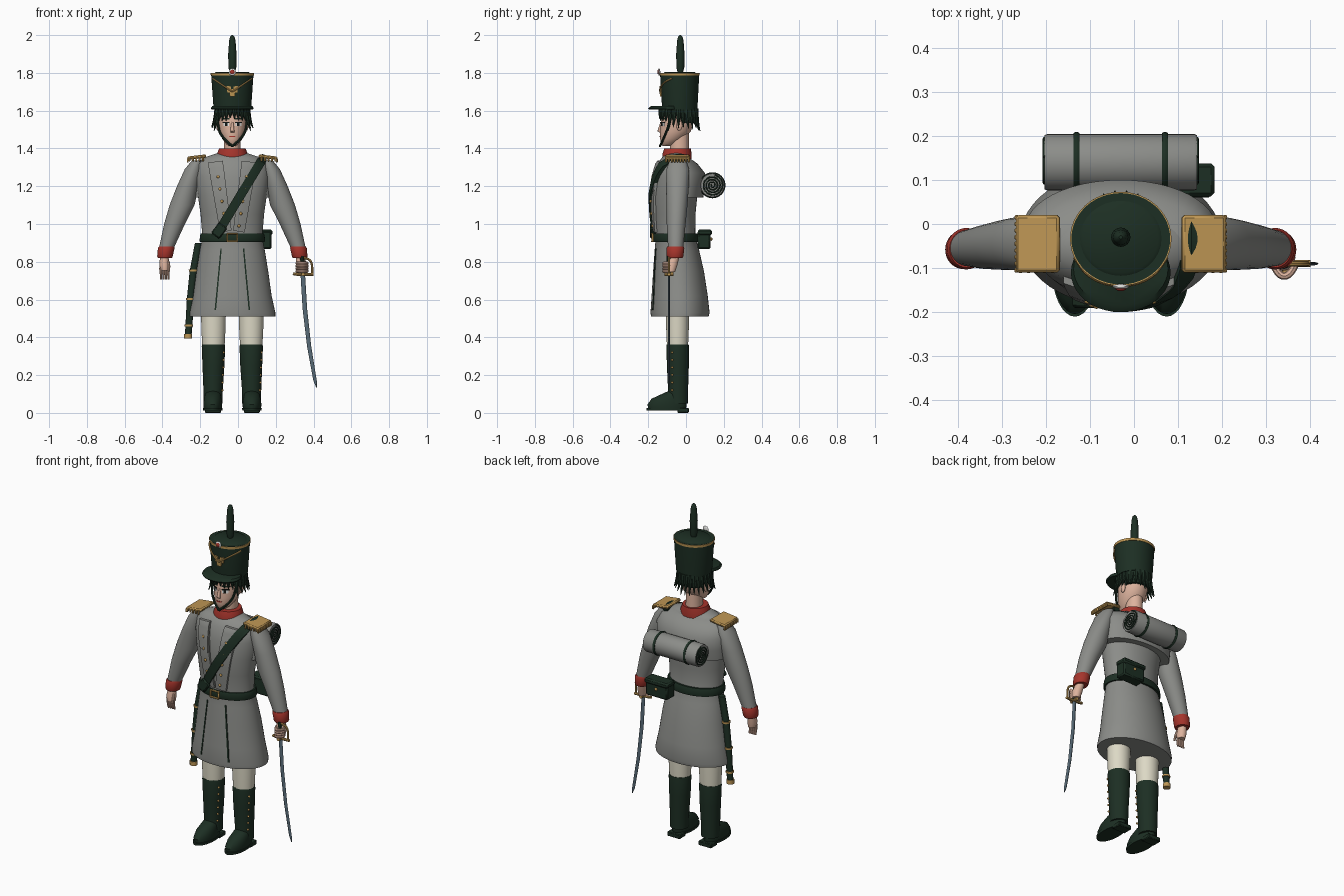
import bpy, bmesh, math, random
from mathutils import Vector

random.seed(4)
if "Cube" in bpy.data.objects:
    bpy.data.objects.remove(bpy.data.objects["Cube"])
CX = -0.03
SIDES = ((-1, "right"), (1, "left"))
PARTS = []


def material(name, *rgb):
    m = bpy.data.materials.new(name)
    m.use_nodes = True
    m.diffuse_color = (*rgb, 1)
    bsdf = next(n for n in m.node_tree.nodes if n.type == 'BSDF_PRINCIPLED')
    bsdf.inputs["Base Color"].default_value = (*rgb, 1)
    bsdf.inputs["Roughness"].default_value = 0.8
    return m


GREY = material("coat_grey", .26, .265, .25)
GREEN = material("dark_green", .012, .028, .017)
RED = material("facing_red", .38, .035, .025)
GOLD = material("brass", .52, .31, .09)
SKIN = material("skin", .72, .45, .34)
CREAM = material("trouser_cream", .72, .69, .56)
STEEL = material("blade_steel", .10, .15, .19)
WHITE = material("white", .8, .8, .78)
BLACK = material("black", .006, .008, .007)


def add(name, mesh, mat):
    mesh.materials.clear()
    mesh.materials.append(mat)
    ob = bpy.data.objects.new(name, mesh)
    bpy.context.scene.collection.objects.link(ob)
    PARTS.append(ob)
    return ob


def finish(name, bm, mat):
    bmesh.ops.recalc_face_normals(bm, faces=bm.faces[:])
    mesh = bpy.data.meshes.new(name)
    bm.to_mesh(mesh)
    bm.free()
    return add(name, mesh, mat)


def loft(name, rings, mat, n=32):
    """Skin over stacked ellipses: z, x, y, half width, half depth."""
    bm = bmesh.new()
    rows = [[bm.verts.new((x + rx * math.cos(i * math.tau / n), y + ry * math.sin(i * math.tau / n), z))
             for i in range(n)] for z, x, y, rx, ry in rings]
    for a, b in zip(rows, rows[1:]):
        for i in range(n):
            bm.faces.new((a[i], a[(i + 1) % n], b[(i + 1) % n], b[i]))
    bm.faces.new(rows[0])
    bm.faces.new(rows[-1])
    return finish(name, bm, mat)


def body(rings):
    """Convert z, front, back, half width into centred ellipses."""
    return [(z, CX, (f + b) / 2, w, (b - f) / 2) for z, f, b, w in rings]


def front_y(rings, x, z):
    """Front surface of a loft at a given width and height."""
    for a, b in zip(rings, rings[1:]):
        if a[0] <= z <= b[0]:
            t = (z - a[0]) / (b[0] - a[0])
            _, cx, cy, rx, ry = [p + (q - p) * t for p, q in zip(a, b)]
            return cy - ry * math.sqrt(max(0, 1 - ((x - cx) / rx) ** 2))
    return rings[-1][2]


def panel(name, rings, corners, mat, lift=.006, n=10):
    """Thin plate hugging the front of a loft; corners are x offset, z in order."""
    bm = bmesh.new()
    c = [Vector((CX + x, z)) for x, z in corners]
    grid = []
    for j in range(n + 1):
        a, b = c[0].lerp(c[3], j / n), c[1].lerp(c[2], j / n)
        pts = [a.lerp(b, i / 4) for i in range(5)]
        grid.append([[bm.verts.new((p.x, front_y(rings, p.x, p.y) - d, p.y)) for p in pts] for d in (lift, -.004)])
    for g, h in zip(grid, grid[1:]):
        for i in range(4):
            for k in (0, 1):
                bm.faces.new((g[k][i], g[k][i + 1], h[k][i + 1], h[k][i]))
        for i in (0, 4):
            bm.faces.new((g[0][i], h[0][i], h[1][i], g[1][i]))
    for g in (grid[0], grid[-1]):
        for i in range(4):
            bm.faces.new((g[0][i], g[0][i + 1], g[1][i + 1], g[1][i]))
    return finish(name, bm, mat)


def tube(name, pts, r, mat, end=1):
    cu = bpy.data.curves.new(name, 'CURVE')
    cu.dimensions = '3D'
    cu.bevel_depth, cu.bevel_resolution, cu.use_fill_caps = r, 2, True
    sp = cu.splines.new('NURBS')
    sp.points.add(len(pts) - 1)
    for i, p in enumerate(pts):
        sp.points[i].co = (*p, 1)
        sp.points[i].radius = 1 + (end - 1) * i / (len(pts) - 1)
    sp.use_endpoint_u, sp.order_u, sp.resolution_u = True, min(3, len(pts)), 6
    tmp = bpy.data.objects.new(name, cu)
    mesh = bpy.data.meshes.new_from_object(tmp)
    bpy.data.objects.remove(tmp)
    return add(name, mesh, mat)


def box(name, loc, size, mat, bevel=.004, tilt=0):
    bm = bmesh.new()
    bmesh.ops.create_cube(bm, size=1)
    bmesh.ops.scale(bm, vec=size, verts=bm.verts)
    bmesh.ops.bevel(bm, geom=bm.edges[:], offset=bevel, segments=1, affect='EDGES')
    ob = finish(name, bm, mat)
    ob.location, ob.rotation_euler.y = loc, tilt
    return ob


def ball(name, loc, size, mat):
    bm = bmesh.new()
    bmesh.ops.create_uvsphere(bm, u_segments=12, v_segments=8, radius=1)
    bmesh.ops.scale(bm, vec=size, verts=bm.verts)
    ob = finish(name, bm, mat)
    ob.location = loc
    return ob


def cylinder_x(name, loc, r, length, mat):
    ob = loft(name, [(-length / 2, 0, 0, r * .96, r * .96), (-length / 2 + .006, 0, 0, r, r),
                     (length / 2 - .006, 0, 0, r, r), (length / 2, 0, 0, r * .96, r * .96)], mat)
    ob.rotation_euler.y, ob.location = math.pi / 2, loc
    return ob


# Coat, back yoke, collar
coat = body([(.51, -.185, .12, .228), (.53, -.188, .125, .228), (.62, -.182, .115, .208), (.75, -.174, .095, .19),
             (.86, -.166, .07, .172), (.93, -.16, .05, .158), (1.05, -.174, .05, .168), (1.15, -.18, .06, .182),
             (1.25, -.17, .06, .195), (1.32, -.15, .035, .185), (1.355, -.125, .02, .14), (1.375, -.1, 0, .08)])
loft("coat", coat, GREY, 48)
loft("back_yoke", body([(1.14, -.13, .092, .215), (1.2, -.13, .1, .218), (1.27, -.125, .1, .218),
                        (1.32, -.11, .06, .2), (1.355, -.09, .01, .14)]), GREY, 48)
loft("collar", body([(1.345, -.125, .03, .085), (1.37, -.125, .03, .082), (1.4, -.115, .025, .07)]), RED)
for s, side in SIDES:
    panel(side + "_lapel", coat, [(s * .13, 1.325), (s * .05, 1.335), (s * .004, .965), (s * .065, .955)], GREY, .011)
    panel(side + "_lapel_fold", coat, [(s * .13, 1.325), (s * .05, 1.335), (s * .035, 1.17), (s * .105, 1.18)], GREY, .016)
    panel(side + "_skirt_piping", coat, [(s * .056, .87), (s * .063, .87), (s * .094, .545), (s * .086, .545)], GREEN, .004)
    for i in range(5):
        x, z = s * (.075 - .01 * i), 1.25 - .065 * i
        ball(side + "_coat_button", (CX + x, front_y(coat, CX + x, z) - .014, z), (.008, .006, .008), GOLD)

# Belt, buckle, shoulder belt
loft("belt", body([(.905, -.172, .068, .171), (.912, -.175, .07, .174), (.942, -.173, .065, .17), (.949, -.17, .062, .167)]), GREEN, 48)
for s in (-1, 1):
    box("buckle_side", (CX + s * .026, -.177, .928), (.008, .012, .046), GOLD, .002)
    box("buckle_bar", (CX, -.179, .928 + s * .02), (.058, .01, .008), GOLD, .002)
panel("shoulder_belt", coat, [(.135, 1.35), (.18, 1.33), (-.06, .935), (-.115, .935)], GREEN, .02, 16)
tube("shoulder_belt_top", [(.13, -.1, 1.335), (.13, -.05, 1.36), (.13, .01, 1.345)], .02, GREEN)
box("belt_holder", (-.1, -.17, .965), (.055, .04, .07), GREEN, .006, .65)

# Bedroll with rolled ends, pouch
roll = Vector((CX, .14, 1.205))
cylinder_x("bedroll", roll, .064, .345, GREY)
for s, side in SIDES:
    cylinder_x(side + "_bedroll_strap", roll + Vector((s * .1, 0, 0)), .069, .014, GREEN)
    spiral = [(roll.x + s * .173, roll.y + .0011 * i * math.cos(i * .5), roll.z + .0011 * i * math.sin(i * .5)) for i in range(4, 54)]
    tube(side + "_bedroll_spiral", spiral, .004, GREEN)
box("pouch", (.105, .095, .915), (.145, .07, .095), GREEN, .008)
box("pouch_flap", (.105, .1, .955), (.155, .075, .03), GREEN, .008)
ball("pouch_button", (.105, .134, .92), (.009, .006, .009), GOLD)

# Arms, cuffs, epaulettes, legs, boots
for s, side in SIDES:
    X = lambda off: CX + s * off
    loft(side + "_sleeve", [(z, X(o), y, r, d) for z, o, y, r, d in (
        (.87, .35, -.055, .039, .04), (1, .306, -.052, .055, .05), (1.1, .266, -.048, .066, .056),
        (1.2, .236, -.045, .057, .06), (1.29, .205, -.043, .047, .06), (1.335, .185, -.043, .03, .045))], GREY)
    loft(side + "_cuff", [(.82, X(.357), -.058, .037, .04), (.828, X(.357), -.058, .041, .044),
                          (.872, X(.35), -.056, .044, .047), (.882, X(.348), -.056, .04, .043)], RED)
    box(side + "_epaulette", (X(.188), -.045, 1.354), (.1, .13, .018), GOLD, .006, s * .12)
    for i in range(9):
        box(side + "_fringe", (X(.236), -.105 + .015 * i, 1.337), (.01, .01, .022), GOLD, .002)
    for i in range(5):
        box(side + "_front_fringe", (X(.155 + .018 * i), -.107, 1.342), (.01, .008, .02), GOLD, .002)

    loft(side + "_trouser_leg", [(.33, X(.1), -.045, .058, .055), (.45, X(.1), -.045, .064, .06), (.6, X(.1), -.045, .067, .062)], CREAM)
    loft(side + "_boot_shaft", [(.05, X(.102), -.042, .05, .052), (.12, X(.102), -.042, .051, .053),
                                (.25, X(.1), -.043, .058, .058), (.35, X(.1), -.044, .062, .06), (.362, X(.1), -.044, .06, .058)], GREEN)
    loft(side + "_foot", [(.022, X(.104), -.1, .048, .1), (.045, X(.104), -.1, .05, .104), (.075, X(.104), -.092, .046, .09),
                          (.1, X(.103), -.068, .04, .06), (.115, X(.102), -.055, .03, .04)], GREEN)
    loft(side + "_sole", [(.012, X(.104), -.102, .051, .107), (.026, X(.104), -.102, .052, .108)], GREEN)
    box(side + "_heel", (X(.103), -.015, .013), (.085, .06, .026), GREEN)
    for i in range(6):
        ball(side + "_boot_button", (X(.1) + .047 + .0015 * i, -.073, .12 + .04 * i), (.006, .006, .006), GOLD)

# Open right hand
hx = CX - .36
loft("right_palm", [(.755, hx + .002, -.07, .022, .026), (.785, hx, -.068, .027, .03), (.83, hx, -.06, .022, .026)], SKIN, 16)
for i in range(4):
    x = hx - .021 + .013 * i
    tube("right_finger", [(x, -.075, .77), (x + .003, -.08, .74), (x + .004, -.07, .708)], .0075, SKIN, .7)
tube("right_thumb", [(hx + .02, -.075, .8), (hx + .028, -.09, .78), (hx + .024, -.095, .75)], .008, SKIN, .7)

# Left fist, sword
loft("left_fist", [(.745, .342, -.08, .022, .022), (.78, .338, -.076, .028, .03), (.83, .328, -.06, .023, .026)], SKIN, 16)
for i in range(4):
    z = .75 + .014 * i
    tube("left_finger", [(.312, -.08, z), (.325, -.118, z), (.355, -.118, z), (.366, -.09, z)], .0085, SKIN)
tube("sword_grip", [(.346, -.09, .73), (.338, -.09, .83)], .012, GREEN)
tube("sword_guard", [(.292, -.09, .738), (.31, -.09, .73), (.4, -.09, .733)], .008, GOLD)
tube("knuckle_bow", [(.392, -.09, .733), (.396, -.09, .79), (.37, -.09, .82), (.336, -.09, .822)], .006, GOLD)
tube("sword_wing", [(.345, -.065, .735), (.345, -.115, .735)], .01, GOLD)
loft("sword_blade", [(.135, .416, -.09, .002, .002), (.17, .408, -.09, .009, .004), (.35, .377, -.09, .011, .005),
                     (.55, .354, -.09, .012, .005), (.735, .343, -.09, .012, .005)], STEEL, 8)

# Scabbard
path = ((.4, -.264, .0175), (.46, -.26, .0185), (.6, -.252, .019), (.75, -.236, .02), (.9, -.208, .02))
scabbard = [(z, x, -.04, r, r * .9) for z, x, r in path]
loft("scabbard", scabbard, GREEN, 12)
for i, (z, x, r) in enumerate(path[:4]):
    h = .018 if i == 0 else .008
    loft("scabbard_band", [(z - h / 3, x, -.04, r + .004, r + .003), (z + h, x - .001, -.04, r + .004, r + .003)], GOLD, 12)

# Head, face
loft("neck", body([(1.36, -.085, .015, .045), (1.5, -.085, .015, .043)]), SKIN)
head = body([(1.412, -.122, -.075, .016), (1.425, -.132, -.05, .034), (1.45, -.137, -.015, .053), (1.49, -.137, .025, .069),
             (1.54, -.133, .042, .076), (1.62, -.125, .045, .078)])
loft("head", head, SKIN)
loft("nose", [(1.484, CX, -.134, .011, .006), (1.492, CX, -.137, .011, .014), (1.54, CX, -.13, .005, .006)], SKIN, 12)
panel("mouth", head, [(-.018, 1.467), (.018, 1.467), (.014, 1.46), (-.014, 1.46)], RED, .002, 3)
for s, side in SIDES:
    for name, a, b, lo, hi, mat, lift in (("eye_white", .018, .048, 1.518, 1.536, WHITE, .002), ("iris", .026, .038, 1.518, 1.537, BLACK, .004),
                                          ("lash", .015, .051, 1.535, 1.541, BLACK, .004), ("eyebrow", .014, .054, 1.553, 1.56, GREEN, .004)):
        panel(side + "_" + name, head, [(s * a, hi), (s * b, hi), (s * b, lo), (s * a, lo)], mat, lift, 3)
    ball(side + "_ear", (CX + s * .077, -.035, 1.52), (.008, .016, .026), SKIN)
    tube(side + "_chin_strap", [(CX + s * .083, -.08, 1.62), (CX + s * .08, -.085, 1.54), (CX + s * .062, -.115, 1.46), (CX, -.138, 1.412)], .0065, GREEN)

# Hair: rear cap and loose tufts
loft("hair", body([(1.535, -.05, .05, .078), (1.55, -.065, .058, .082), (1.62, -.09, .06, .088)]), GREEN)
for i in range(26):
    a = math.tau * i / 26
    c, d = math.cos(a), math.sin(a)
    long = .035 if d < -.6 else .085
    out = .016 if d < -.6 else .03
    end = 1.6 - long - random.uniform(0, .025)
    tube("hair_tuft", [(CX + .078 * c, -.04 + .09 * d, 1.61), (CX + .09 * c, -.04 + .098 * d, (1.6 + end) / 2),
                       (CX + (.08 + out) * c, -.04 + (.085 + out) * d, end)], .017, GREEN, .1)

# Shako, visor, plume
shako = body([(1.605, -.125, .06, .098), (1.62, -.127, .061, .1), (1.79, -.137, .07, .112), (1.8, -.137, .07, .112)])
loft("shako", shako, GREEN, 48)
loft("shako_crown", body([(1.798, -.12, .055, .095), (1.806, -.11, .045, .085)]), GREEN)
loft("shako_band", body([(1.785, -.139, .072, .114), (1.799, -.14, .073, .115)]), GOLD, 48)
loft("visor", body([(1.606, -.196, -.02, .11), (1.613, -.2, -.02, .113), (1.624, -.185, -.02, .107)]), GREEN, 40)
loft("plume", [(1.8, CX, -.03, .014, .014), (1.83, CX, -.03, .021, .021), (1.9, CX, -.03, .022, .022),
               (1.97, CX, -.03, .017, .017), (1.992, CX, -.03, .012, .012), (2, CX, -.03, .004, .004)], GREEN, 16)
swag = []
for i in range(13):
    x = (i - 6) / 6 * .104
    z = 1.7 + .07 * abs(i - 6) / 6
    swag.append((CX + x, front_y(shako, CX + x, z) - .007, z))
tube("shako_cord", swag, .0045, GOLD)
panel("shako_plate", shako, [(-.018, 1.715), (.018, 1.715), (.013, 1.675), (-.013, 1.675)], GOLD, .008, 4)
for s, side in SIDES:
    panel(side + "_plate_wing", shako, [(s * .006, 1.728), (s * .032, 1.732), (s * .026, 1.695), (s * .006, 1.7)], GOLD, .007, 4)
ball("cockade_white", (CX, -.142, 1.805), (.019, .006, .019), WHITE)
ball("cockade_red", (CX, -.147, 1.805), (.012, .005, .012), RED)

# Soft shading with crisp edges
bpy.ops.object.select_all(action='DESELECT')
for ob in PARTS:
    ob.select_set(True)
bpy.context.view_layer.objects.active = PARTS[0]
bpy.ops.object.shade_smooth_by_angle(angle=math.radians(40))
